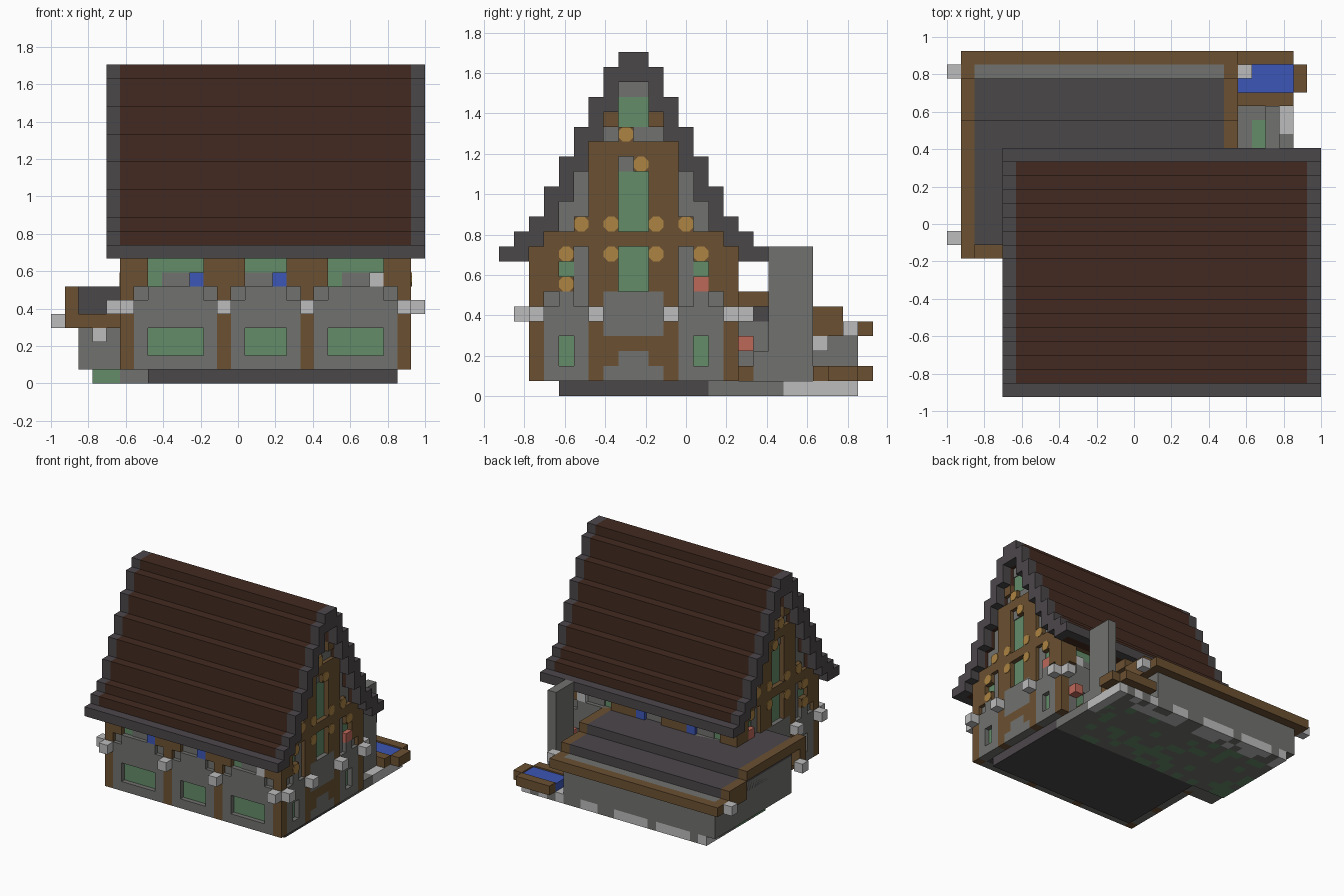
import bpy, bmesh, math, random
from mathutils import Matrix, Vector

cube = bpy.data.objects.get("Cube")
if cube:
    bpy.data.objects.remove(cube)
random.seed(4)

U = 2 / 27                       # size of one block
ORIGIN = Vector((-1, -12.5 * U, 0))


def linear(c):
    c /= 255
    return c / 12.92 if c < 0.04 else ((c + 0.055) / 1.055) ** 2.4


def material(name, *rgb):
    m = bpy.data.materials.new(name)
    m.use_nodes = True
    col = [linear(c) for c in rgb] + [1]
    m.diffuse_color = col
    m.node_tree.nodes["Principled BSDF"].inputs["Base Color"].default_value = col
    return m


MATS = {
    "timber": material("timber", 107, 81, 50),
    "tile": material("roof_tile", 66, 42, 33),
    "slate": material("dark_slate", 75, 71, 74),
    "stone": material("stone", 113, 114, 110),
    "green": material("pale_green", 99, 140, 105),
    "light": material("light_stone", 187, 188, 187),
    "gold": material("gold", 172, 132, 66),
    "blue": material("blue", 60, 86, 182),
    "red": material("red", 190, 104, 90),
}
parts = {}


def mesh_for(part, mat):
    return parts.setdefault((part, mat), bmesh.new())


def box(part, mat, x, y, z):
    """Box between block coordinates, each axis given as (start, end)."""
    lo = Vector((x[0], y[0], z[0])) * U + ORIGIN
    hi = Vector((x[1], y[1], z[1])) * U + ORIGIN
    m = Matrix.Translation((lo + hi) / 2) @ Matrix.Diagonal((*(hi - lo), 1))
    bmesh.ops.create_cube(mesh_for(part, mat), size=1, matrix=m)


def block(part, mat, i, j, k):
    box(part, mat, (i, i + 1), (j, j + 1), (k, k + 1))


def wall_builder(label, axis, start, side):
    """Return a function that places boxes in a one-block-thick wall."""
    def put(mat, a, b, low, top, inset=0):
        depth = (start, start + 1 - inset) if side > 0 else (start + inset, start + 1)
        along = (a, b)
        x, y = (depth, along) if axis == "x" else (along, depth)
        box(label, mat, x, y, (low, top))
    return put


def ground_bay(put, a, b, c, d):
    """Stone bay from a to b around a recessed green panel from c to d."""
    put("stone", a, b, 1, 2)
    put("stone", a, c, 2, 4)
    put("stone", d, b, 2, 4)
    put("green", c, d, 2, 4, .5)
    put("stone", a, b, 4, 6)
    put("stone", a, b, 6, 7, .4)
    put("stone", a + 1, b - 1, 6, 7)


# Stepped roof: tile courses with a slate border, mirrored about the ridge
TOPS = (10, 11, 12, 14, 16, 18, 20, 22, 23)
BOTTOMS = (9, 9, 10, 11, 13, 15, 17, 19, 21)
for n, (top, low) in enumerate(zip(TOPS, BOTTOMS)):
    for j in (n, 17 - n):
        row, height = (j, j + 1), (low, top)
        box("roof_courses", "tile" if n else "slate", (5, 26), row, height)
        for i in (4, 26):
            box("roof_verge", "slate", (i, i + 1), row, height)

# Gable walls
BEAM_ENDS = ((4, 7), (4, 9), (7, 9), (10, 9), (13, 9), (5, 11),
             (7, 11), (10, 11), (12, 11), (9, 15), (8, 17))
for side, i, label in ((1, 25, "left_gable"), (-1, 5, "right_gable")):
    put = wall_builder(label, "x", i, side)

    def pair(mat, a, b, *rest):
        put(mat, a, b, *rest)
        put(mat, 18 - b, 18 - a, *rest)

    # Posts and beams
    pair("timber", 2, 3, 1, 10)
    pair("timber", 3, 4, 7, 10)
    pair("timber", 6, 7, 1, 17)
    pair("timber", 7, 8, 7, 17)
    pair("timber", 7, 8, 18, 19)
    pair("timber", 7, 8, 2, 3)
    put("timber", 7, 11, 3, 4)
    put("timber", 3, 15, 10, 11)
    put("timber", 8, 10, 16, 17)
    # Stone bays, doorway and infill
    pair_bays = ((3, 6, 4, 5), (12, 15, 13, 14))
    for bay in pair_bays:
        ground_bay(put, *bay)
    put("stone", 7, 11, 1, 2)
    put("stone", 8, 10, 2, 3)
    put("stone", 7, 11, 4, 7)
    pair("stone", 5, 6, 7, 10, .4)
    pair("stone", 4, 5, 11, 13, .4)
    pair("stone", 5, 6, 11, 15, .4)
    put("stone", 8, 10, 15, 16, .4)
    put("stone", 7, 11, 17, 18, .4)
    put("stone", 8, 10, 20, 21, .4)
    # Recessed green windows and a flower box
    pair("green", 4, 5, 7, 10, .5)
    for low, top in ((7, 10), (11, 15), (18, 20)):
        put("green", 8, 10, low, top, .5)
    put("red", 13, 14, 7, 8)
    # Eight-sided beam ends
    for j, k in BEAM_ENDS:
        put("timber", j, j + 1, k, k + 1)
        face = i + 1 if side > 0 else i
        centre = Vector((face, j + .5, k + .5)) * U + ORIGIN
        turn = Matrix.Rotation(math.pi / 2, 4, "Y") @ Matrix.Rotation(math.pi / 8, 4, "Z")
        bmesh.ops.create_cone(mesh_for(label + "_beam_ends", "gold"), cap_ends=True,
                              segments=8, radius1=U * .54, radius2=U * .54, depth=.009,
                              matrix=Matrix.Translation(centre) @ turn)

# Front and back walls: posts, three bays and the windows above them
POSTS = (5, 12, 18, 25)
BAYS = ((6, 12, 7, 11, "blue"), (13, 18, 14, 17, "blue"), (19, 25, 20, 24, "light"))
for side, j, label in ((-1, 2, "front_wall"), (1, 15, "back_wall")):
    put = wall_builder(label, "y", j, side)
    for i in POSTS:
        put("timber", i, i + 1, 1, 9)
    put("timber", 5, 26, 9, 10)
    for a, b, c, d, pot in BAYS:
        ground_bay(put, a, b, c, d)
        put("timber", a, c, 7, 9)
        put("timber", d, b, 7, 9)
        put("green", c, d, 7, 9, .5)
        put("stone", d - 3, d - 1, 7, 8, .4)
        put(pot, d - 1, d, 7, 8)

# House core and foundation
box("house_core", "slate", (6, 25), (3, 15), (1, 10))
box("foundation", "slate", (7, 25), (4, 14), (0, 1))

# Lamps on the posts
for i in POSTS:
    block("front_lamps", "light", i, 1, 5)
for j in (2, 6, 11, 15):
    block("left_lamps", "light", 26, j, 5)
for j in (2, 6):
    block("right_lamps", "light", 4, j, 5)
block("back_lamp", "light", 25, 16, 5)
for i, j, k in ((0, 11, 4), (0, 23, 4), (21, 23, 4), (3, 10, 3), (20, 21, 3)):
    block("annex_lamps", "light", i, j, k)

# Annex ground slab: stone with mossy and light patches
for i in range(3, 25):
    for j in range(14, 24):
        mat = "green" if random.random() < .27 else "stone"
        if (j in (22, 23) or i == 24) and random.random() < .5:
            mat = "light"
        block("annex_ground", mat, i, j, 0)

# Annex walls and stepped roof with a timber rim
box("annex_walls", "stone", (2, 20), (11, 24), (1, 5))
for y, low, top in (((11, 20), 6, 7), ((20, 23), 4, 6), ((23, 24), 4, 5)):
    box("annex_roof", "slate", (2, 20), y, (4, top))
    for i in (1, 20):
        box("annex_rim", "timber", (i, i + 1), y, (low, top))
box("annex_rim", "timber", (1, 21), (24, 25), (4, 5))
box("annex_rim", "timber", (1, 5), (10, 11), (4, 5))
box("annex_rim", "timber", (1, 2), (10, 11), (5, 7))

# Chimney slab and yard pieces
box("chimney", "stone", (23, 24), (18, 21), (0, 10))
box("chimney_base", "stone", (23, 24), (17, 21), (1, 3))
box("yard_beam", "timber", (23, 24), (16, 18), (1, 2))
block("flower", "red", 24, 16, 3)

# Water trough
for j in (21, 24):
    box("trough_rim", "timber", (21, 25), (j, j + 1), (1, 2))
box("trough_rim", "timber", (25, 26), (22, 24), (1, 2))
box("trough_water", "blue", (21, 25), (22, 24), (1, 1.85))

# Turn the collected parts into objects
for (part, mat), bm in parts.items():
    name = part + "_" + mat
    mesh = bpy.data.meshes.new(name)
    bm.to_mesh(mesh)
    bm.free()
    mesh.materials.append(MATS[mat])
    bpy.context.collection.objects.link(bpy.data.objects.new(name, mesh))
